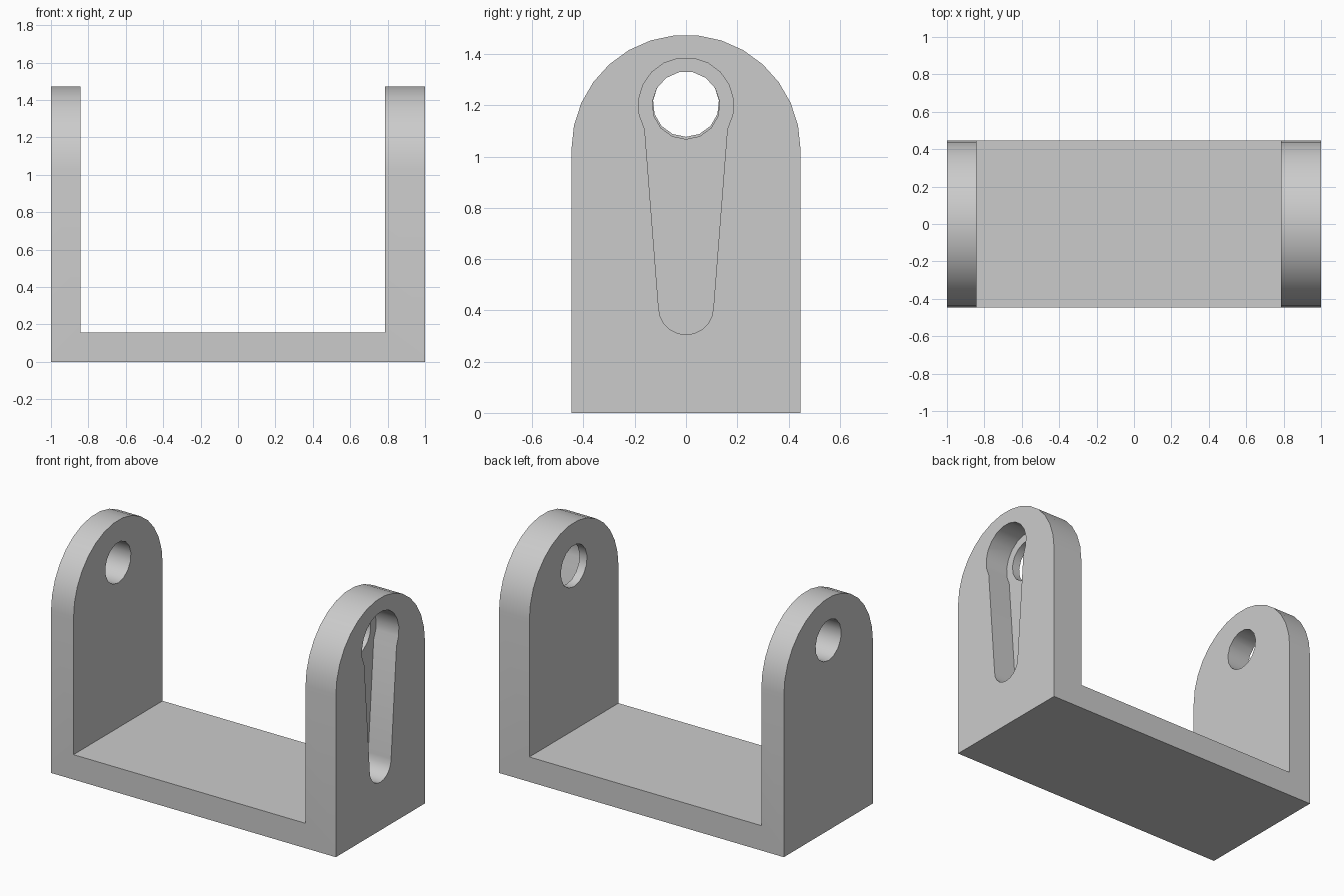
import bpy
import bmesh
from math import sin, cos, radians

cube = bpy.data.objects.get("Cube")
if cube:
    bpy.data.objects.remove(cube, do_unlink=True)

grey = bpy.data.materials.new("plain grey")
grey.use_nodes = True
GREY = (0.6, 0.6, 0.6, 1)
grey.diffuse_color = GREY
grey.node_tree.nodes["Principled BSDF"].inputs["Base Color"].default_value = GREY


def arc(z, radius, start, end, steps):
    """Points (y, z) on an arc, angles in degrees counter-clockwise from +y."""
    angles = [radians(start + (end - start) * i / steps) for i in range(steps + 1)]
    return [(radius * cos(a), z + radius * sin(a)) for a in angles]


def prism(name, outline, x0, x1):
    """Extrude a (y, z) outline along x."""
    bm = bmesh.new()
    face = bm.faces.new([bm.verts.new((x0, y, z)) for y, z in outline])
    grown = bmesh.ops.extrude_face_region(bm, geom=[face])["geom"]
    bmesh.ops.translate(bm, vec=(x1 - x0, 0, 0),
                        verts=[v for v in grown if isinstance(v, bmesh.types.BMVert)])
    bmesh.ops.recalc_face_normals(bm, faces=bm.faces)
    mesh = bpy.data.meshes.new(name)
    bm.to_mesh(mesh)
    bm.free()
    mesh.materials.append(grey)
    obj = bpy.data.objects.new(name, mesh)
    bpy.context.collection.objects.link(obj)
    return obj


HALF = 0.447            # half depth, also the radius of the arched ends
LEFT_IN, RIGHT_IN = 0.787, -0.842
BASE = 0.158            # base plate thickness

# Full length arched block
arch = [(-HALF, 0), (HALF, 0)] + arc(1.028, HALF, 0, 180, 15)
bracket = prism("bracket", arch, -1, 1)

# Space between the two uprights
gap = prism("gap_cutter", [(-1, BASE), (1, BASE), (1, 2), (-1, 2)], RIGHT_IN, LEFT_IN)

# Round pivot holes through each upright
right_hole = prism("right_hole_cutter", arc(1.206, 0.129, 6, 342, 14), -1.2, -0.6)
left_hole = prism("left_hole_cutter", arc(1.2, 0.132, 6, 342, 14), 0.6, 1.2)

# Tapered keyhole recess in the outer face of the thick upright
keyhole = arc(1.2, 0.186, -30, 210, 13) + arc(0.412, 0.107, 180, 360, 10)
recess = prism("recess_cutter", keyhole, 0.84, 1.2)

for cutter in (gap, right_hole, left_hole, recess):
    mod = bracket.modifiers.new(cutter.name, 'BOOLEAN')
    mod.operation = 'DIFFERENCE'
    mod.solver = 'EXACT'
    mod.object = cutter
    cutter.hide_render = True

# Bake the cuts and remove the cutters
bpy.context.view_layer.update()
cut = bracket.evaluated_get(bpy.context.evaluated_depsgraph_get())
mesh = bpy.data.meshes.new_from_object(cut)
bracket.modifiers.clear()
bracket.data = mesh
for cutter in (gap, right_hole, left_hole, recess):
    bpy.data.objects.remove(cutter, do_unlink=True)

bpy.ops.object.select_all(action='DESELECT')
bracket.select_set(True)
bpy.context.view_layer.objects.active = bracket
bpy.ops.object.shade_smooth_by_angle(angle=radians(30))
